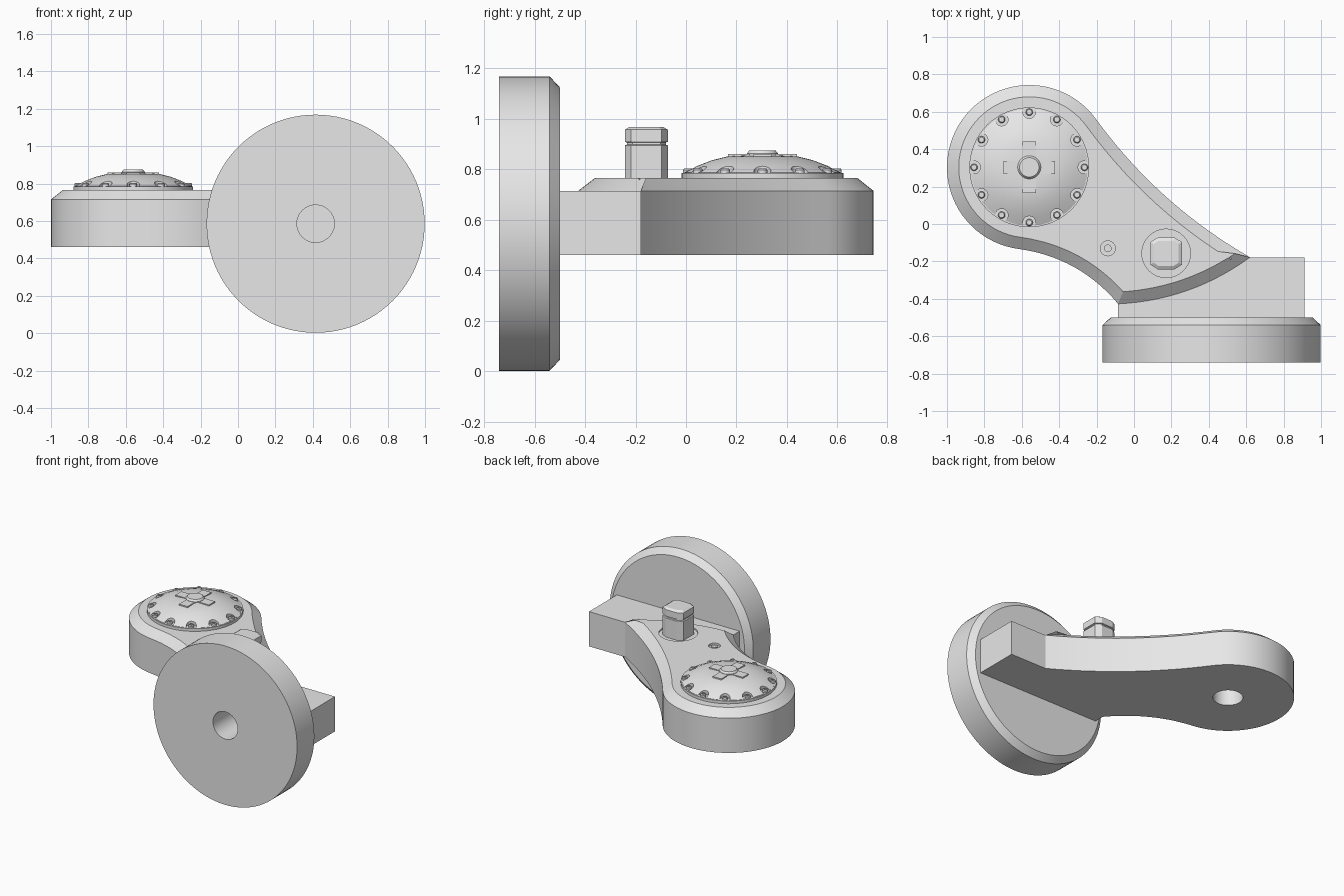
import bpy, bmesh
from math import sin, cos, pi, radians
from mathutils import Vector, Matrix

cube = bpy.data.objects.get("Cube")
if cube:
    bpy.data.objects.remove(cube, do_unlink=True)

GREY = (0.8, 0.8, 0.8, 1)
metal = bpy.data.materials.new("plain grey")
metal.use_nodes = True
metal.diffuse_color = GREY
for node in metal.node_tree.nodes:
    if node.type == 'BSDF_PRINCIPLED':
        node.inputs["Base Color"].default_value = GREY


def finish(name, bm, matrix=Matrix()):
    bmesh.ops.transform(bm, matrix=matrix, verts=bm.verts)
    bmesh.ops.recalc_face_normals(bm, faces=bm.faces)
    mesh = bpy.data.meshes.new(name)
    bm.to_mesh(mesh)
    bm.free()
    mesh.materials.append(metal)
    obj = bpy.data.objects.new(name, mesh)
    bpy.context.collection.objects.link(obj)
    return obj


def activate(obj):
    bpy.ops.object.select_all(action='DESELECT')
    obj.select_set(True)
    bpy.context.view_layer.objects.active = obj


def smooth(obj):
    activate(obj)
    bpy.ops.object.shade_smooth_by_angle(angle=radians(25))


def lathe(name, profile, matrix=Matrix(), steps=64):
    """Spin (radius, height) points round the z axis."""
    bm = bmesh.new()
    verts = [bm.verts.new((r, 0, z)) for r, z in profile]
    edges = [bm.edges.new(pair) for pair in zip(verts, verts[1:])]
    bmesh.ops.spin(bm, geom=verts + edges, cent=(0, 0, 0), axis=(0, 0, 1),
                   angle=2 * pi, steps=steps)
    bmesh.ops.remove_doubles(bm, verts=bm.verts, dist=1e-4)
    return finish(name, bm, matrix)


def rod(name, x, y, radius, bottom, top, steps=32):
    return lathe(name, [(0, bottom), (radius, bottom), (radius, top), (0, top)],
                 Matrix.Translation((x, y, 0)), steps)


def inset(outline, amount):
    """Offset a counter-clockwise outline inwards with mitred corners."""
    result = []
    for i, p in enumerate(outline):
        a = (p - outline[i - 1]).normalized()
        b = (outline[(i + 1) % len(outline)] - p).normalized()
        na, nb = Vector((-a.y, a.x)), Vector((-b.y, b.x))
        result.append(p + (na + nb) * amount / (1 + na.dot(nb)))
    return result


def prism(name, outline, layers, matrix=Matrix()):
    """Stack (inset, height) copies of an outline."""
    bm = bmesh.new()
    rings = [[bm.verts.new((p.x, p.y, z)) for p in inset(outline, d)]
             for d, z in layers]
    for low, high in zip(rings, rings[1:]):
        for i in range(len(outline)):
            bm.faces.new((low[i - 1], low[i], high[i], high[i - 1]))
    bm.faces.new(rings[0])
    bm.faces.new(rings[-1])
    return finish(name, bm, matrix)


def cut(target, cutter):
    mod = target.modifiers.new("cut", 'BOOLEAN')
    mod.operation = 'DIFFERENCE'
    mod.solver = 'EXACT'
    mod.object = cutter
    activate(target)
    bpy.ops.object.modifier_apply(modifier=mod.name)
    bpy.data.objects.remove(cutter, do_unlink=True)


def bow(start, end, sag, count=14):
    """Curved edge from start up to, not including, end; sag is to the left."""
    d = (end - start).normalized()
    mid = (start + end) / 2 + Vector((-d.y, d.x)) * sag * 2
    return [start * (1 - t) ** 2 + mid * 2 * t * (1 - t) + end * t * t
            for t in (i / count for i in range(count))]


def rect(x0, x1, y0, y1):
    return [Vector(p) for p in ((x0, y0), (x1, y0), (x1, y1), (x0, y1))]


HUB = Vector((-0.56, 0.303))
PIN = Vector((0.172, -0.157))
BASE, SHOULDER, TOP = 0.46, 0.715, 0.765

# Upright wheel disc with a bored centre and a chamfered back rim
upright = Matrix.Translation((0.415, 0, 0.585)) @ Matrix.Rotation(-pi / 2, 4, 'X')
smooth(lathe("wheel_disc", [(0.1, -0.74), (0.583, -0.74), (0.583, -0.54),
                            (0.54, -0.5), (0.1, -0.5), (0.1, -0.74)],
             upright, steps=96))

# Block joining the disc to the arm
prism("mounting_block", rect(-0.085, 0.912, -0.505, -0.178),
      [(0, BASE), (0, SHOULDER)])

# Swept arm: round hub end, waisted sides, bowed front edge, chamfered top
arc = [HUB + 0.44 * Vector((cos(radians(a)), sin(radians(a))))
       for a in [36 + 227 * i / 48 for i in range(49)]]
front, tip = Vector((-0.085, -0.427)), Vector((0.62, -0.178))
outline = (arc[:-1] + bow(arc[-1], front, 0.058)
           + bow(front, tip, -0.056) + bow(tip, arc[0], 0.059))
arm = prism("arm", outline, [(0, BASE), (0, SHOULDER), (0.063, TOP)])
cut(arm, rod("hub_bore", HUB.x, HUB.y, 0.1, BASE - 0.1, TOP - 0.02))
cut(arm, rod("pin_recess", PIN.x, PIN.y, 0.13, TOP - 0.01, TOP + 0.1))
cut(arm, rod("small_recess", -0.14, -0.13, 0.04, TOP - 0.015, TOP + 0.1))
smooth(arm)
smooth(rod("small_screw", -0.14, -0.13, 0.02, TOP - 0.03, TOP - 0.003))

# Pin with two flats, a groove and a chamfered head
quarter = [Vector((0.085, 0.06)), Vector((0.045, 0.085))]
half = quarter + [Vector((-p.x, p.y)) for p in reversed(quarter)]
prism("pin", half + [-p for p in half],
      [(0, TOP - 0.02), (0, 0.895), (0.008, 0.898), (0.008, 0.906),
       (0, 0.909), (0, 0.957), (0.018, 0.968)],
      Matrix.Translation((PIN.x, PIN.y, 0)))

# Hub cover: flange, scalloped dome and bolts
at_hub = Matrix.Translation((HUB.x, HUB.y, 0))
smooth(rod("cover_flange", HUB.x, HUB.y, 0.32, TOP - 0.01, 0.785, 64))
dome = lathe("cover_dome", [(0, 0.775), (0.312, 0.775), (0.312, 0.787), (0.26, 0.813),
                            (0.2, 0.836), (0.14, 0.851), (0.07, 0.855), (0, 0.855)],
             at_hub)
for i in range(12):
    p = HUB + 0.295 * Vector((cos(i * pi / 6), sin(i * pi / 6)))
    cut(dome, rod("scallop", p.x, p.y, 0.034, 0.784, 0.95, 20))
    smooth(lathe("bolt", [(0, 0.78), (0.019, 0.78), (0.019, 0.798), (0.014, 0.804),
                          (0.009, 0.804), (0.009, 0.798), (0, 0.798)],
                 Matrix.Translation((p.x, p.y, 0)), 16))
smooth(dome)

# Cross plate and button on the dome
for name, angle in (("cross_plate_x", 0), ("cross_plate_y", pi / 2)):
    prism(name, rect(-0.137, 0.137, -0.035, 0.035), [(0, 0.845), (0, 0.86)],
          at_hub @ Matrix.Rotation(angle, 4, 'Z'))
smooth(lathe("cover_button", [(0, 0.85), (0.062, 0.85), (0.062, 0.862),
                              (0.052, 0.875), (0, 0.875)], at_hub, 40))
